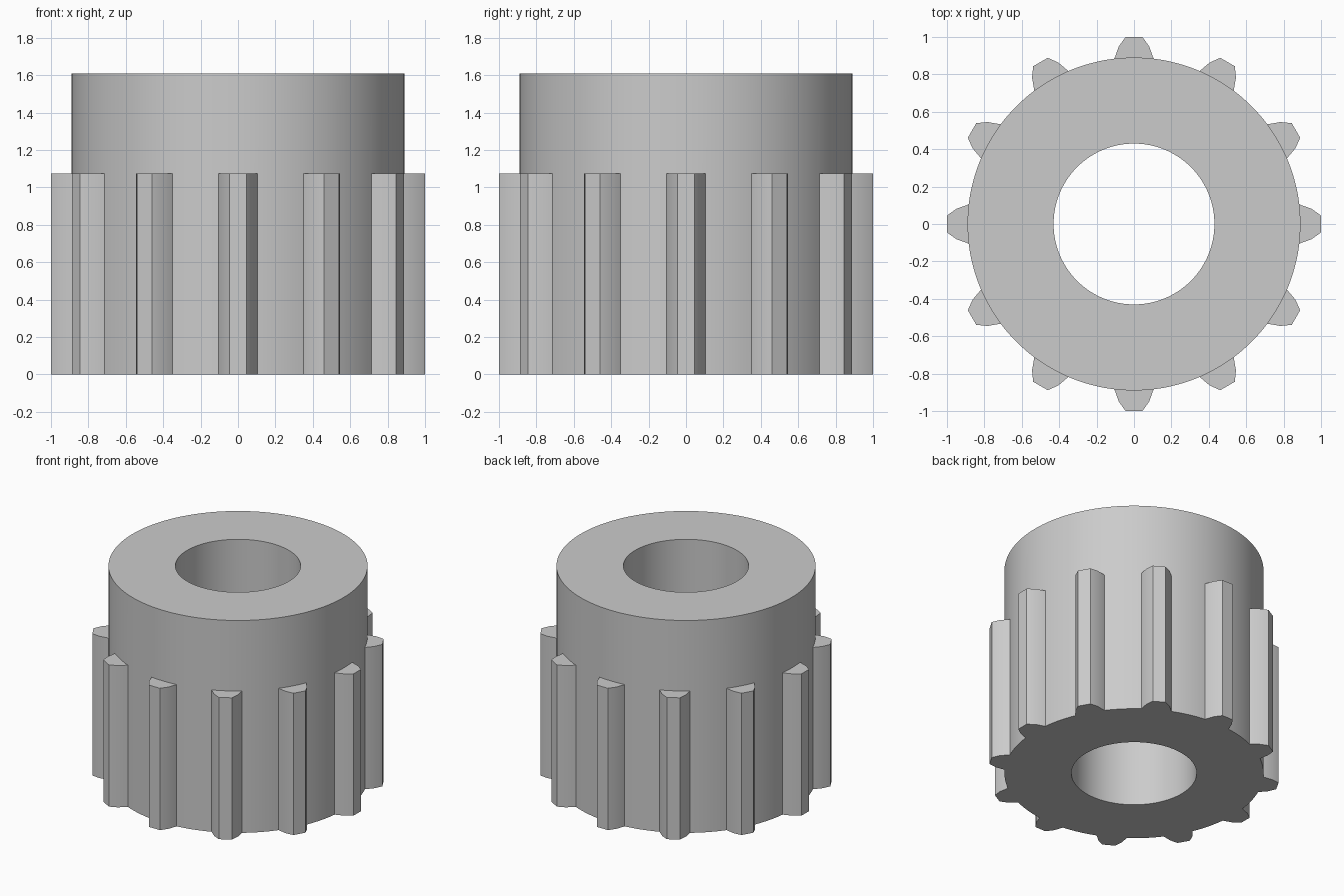
import bpy, bmesh, math
from mathutils import Vector

if "Cube" in bpy.data.objects:
    bpy.data.objects.remove(bpy.data.objects["Cube"], do_unlink=True)

TEETH = 12
BODY_R, BORE_R = 0.89, 0.43
TOOTH_TOP, TOTAL_H = 1.075, 1.61
GAP_STEPS = 8

# One tooth outline pointing along +x: (radial, sideways)
flank = [(0.884, 0.105), (0.95, 0.081), (1.0, 0.045)]
tooth = [(x, -y) for x, y in flank] + [(1.0, 0.0)] + flank[::-1]

# One pitch of the gear outline: tooth, then the round body up to the next
half = math.atan2(flank[0][1], flank[0][0])
pitch = 2 * math.pi / TEETH
polar = [(math.hypot(x, y), math.atan2(y, x)) for x, y in tooth]
polar[0], polar[-1] = (BODY_R, -half), (BODY_R, half)
gap = pitch - 2 * half
polar += [(BODY_R, half + gap * i / GAP_STEPS) for i in range(1, GAP_STEPS)]
outline = [(r, a + k * pitch) for k in range(TEETH) for r, a in polar]


def ring(bm, z, limit):
    """Loop of vertices following the outline, held within a radius."""
    return [bm.verts.new(Vector((min(r, limit) * math.cos(a),
                                 min(r, limit) * math.sin(a), z)))
            for r, a in outline]


# Pinion: bore, toothed lower part and plain collar as one closed skin
bm = bmesh.new()
levels = [(0, BORE_R), (0, 2), (TOOTH_TOP, 2), (TOOTH_TOP, BODY_R),
          (TOTAL_H, BODY_R), (TOTAL_H, BORE_R)]
rings = [ring(bm, z, limit) for z, limit in levels]
count = len(outline)
for low, high in zip(rings, rings[1:] + rings[:1]):
    for i in range(count):
        j = (i + 1) % count
        bm.faces.new((low[i], low[j], high[j], high[i]))
bmesh.ops.remove_doubles(bm, verts=bm.verts, dist=0.0001)
bmesh.ops.recalc_face_normals(bm, faces=bm.faces)
mesh = bpy.data.meshes.new("pinion_gear")
bm.to_mesh(mesh)
bm.free()

gear = bpy.data.objects.new("pinion_gear", mesh)
bpy.context.collection.objects.link(gear)

# Plain grey metal
grey = bpy.data.materials.new("plain_grey")
grey.use_nodes = True
colour = (0.6, 0.6, 0.6, 1)
grey.diffuse_color = colour
grey.node_tree.nodes["Principled BSDF"].inputs["Base Color"].default_value = colour
mesh.materials.append(grey)

bpy.context.view_layer.objects.active = gear
gear.select_set(True)
bpy.ops.object.shade_smooth_by_angle(angle=math.radians(25))
